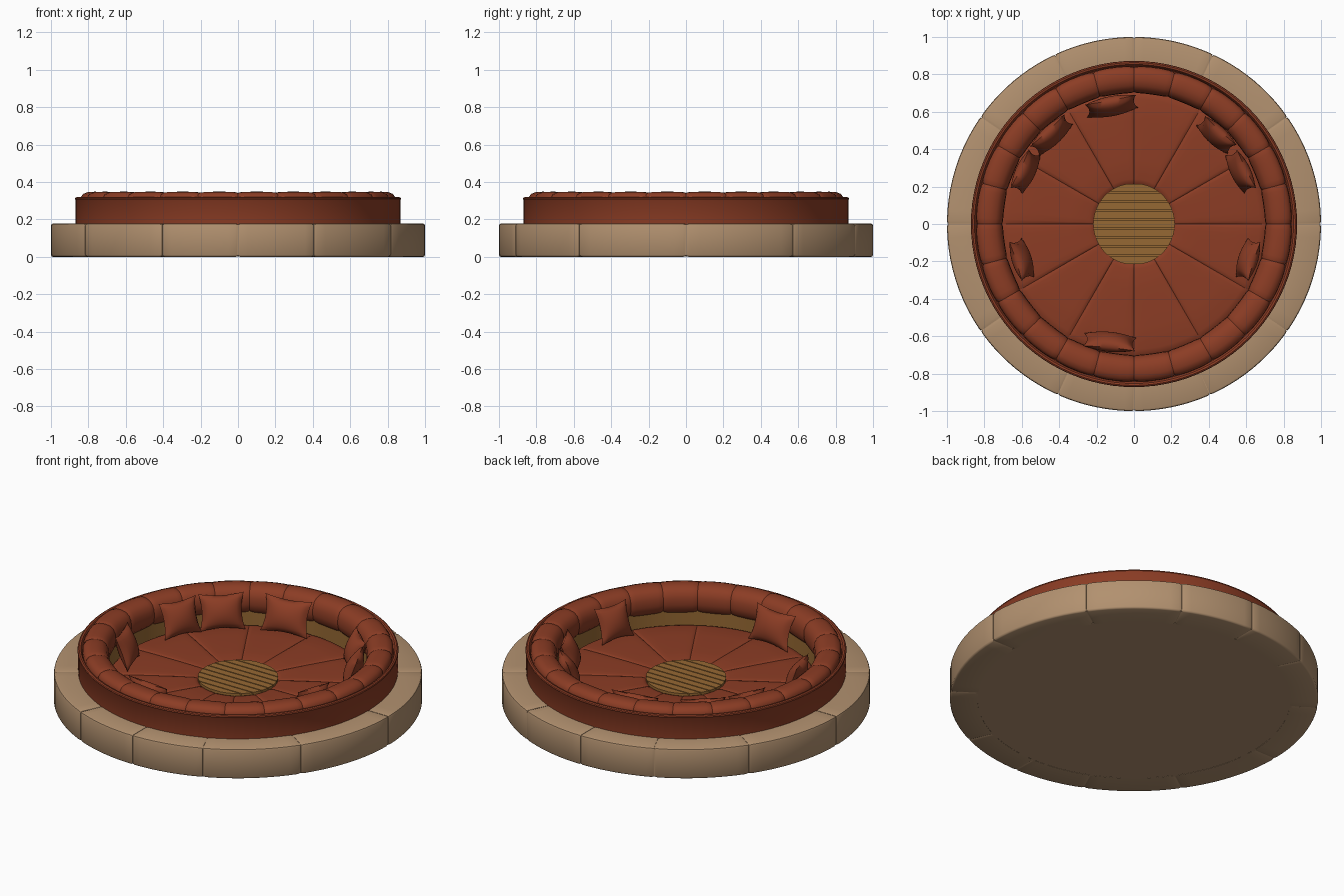
import bpy, bmesh, math
from mathutils import Vector

if "Cube" in bpy.data.objects:
    bpy.data.objects.remove(bpy.data.objects["Cube"])


def material(name, rgb):
    m = bpy.data.materials.new(name)
    m.diffuse_color = (*rgb, 1)
    m.use_nodes = True
    m.node_tree.nodes["Principled BSDF"].inputs["Base Color"].default_value = m.diffuse_color
    return m


STONE = material("tan stone", (0.445, 0.283, 0.160))
LEATHER = material("rust leather", (0.262, 0.046, 0.018))
WOOD = material("golden wood", (0.305, 0.140, 0.033))


def finish(bm, name, mat, angle=35):
    bmesh.ops.remove_doubles(bm, verts=bm.verts, dist=1e-5)
    bmesh.ops.recalc_face_normals(bm, faces=bm.faces)
    me = bpy.data.meshes.new(name)
    bm.to_mesh(me)
    bm.free()
    me.materials.append(mat)
    me.shade_smooth()
    me.set_sharp_from_angle(angle=math.radians(angle))
    ob = bpy.data.objects.new(name, me)
    bpy.context.collection.objects.link(ob)
    return ob


def sweep(bm, profile, a0, a1, pinch):
    """Sweep a closed (r, z) profile from a0 to a1 degrees. pinch is a list of
    (fraction, r scale, z scale) stations, scaled about the profile centre."""
    cr = sum(p[0] for p in profile) / len(profile)
    cz = sum(p[1] for p in profile) / len(profile)
    rows = []
    for f, sr, sz in pinch:
        a = math.radians(a0 + (a1 - a0) * f)
        row = []
        for r, z in profile:
            r2, z2 = cr + (r - cr) * sr, cz + (z - cz) * sz
            row.append(bm.verts.new((r2 * math.cos(a), r2 * math.sin(a), z2)))
        rows.append(row)
    n = len(profile)
    for A, B in zip(rows, rows[1:]):
        for i in range(n):
            j = (i + 1) % n
            bm.faces.new((A[i], A[j], B[j], B[i]))
    if abs(a1 - a0) < 359:
        bm.faces.new(rows[0])
        bm.faces.new(rows[-1])


def ring(name, profile, mat):
    bm = bmesh.new()
    sweep(bm, profile, 0, 360, [(i / 96, 1, 1) for i in range(97)])
    return finish(bm, name, mat)


def disc(name, r, z0, z1, mat):
    bm = bmesh.new()
    bmesh.ops.create_cone(bm, cap_ends=True, segments=96, radius1=r, radius2=r, depth=z1 - z0)
    bmesh.ops.translate(bm, verts=bm.verts, vec=(0, 0, (z0 + z1) / 2))
    return finish(bm, name, mat)


# stone curb blocks
stone_profile = [(0.85, 0), (0.99, 0), (0.996, 0.003), (1.0, 0.01), (1.0, 0.167),
                 (0.997, 0.175), (0.988, 0.179), (0.86, 0.179), (0.85, 0.17)]
joints = [0, 35, 65, 90, 115, 145, 180, 215, 246, 270, 294, 325, 360]
bm = bmesh.new()
for a0, a1 in zip(joints, joints[1:]):
    e = 0.1 / (a1 - a0)
    mid = [(0.03 + 0.94 * i / 10, 1, 1) for i in range(11)]
    sweep(bm, stone_profile, a0, a1, [(e, 0.94, 0.96)] + mid + [(1 - e, 0.94, 0.96)])
finish(bm, "stone_curb", STONE)
ring("curb_joint_fill", [(0.85, 0.004), (0.992, 0.004), (0.992, 0.174), (0.85, 0.174)], STONE)
disc("base_slab", 0.86, 0.001, 0.05, STONE)

# wooden floor and riser behind the seat
disc("wood_floor", 0.76, 0.05, 0.105, WOOD)
ring("wood_riser", [(0.722, 0.09), (0.76, 0.09), (0.76, 0.22), (0.722, 0.22)], WOOD)

# leather outer wall with a piped edge
ring("sofa_outer_wall", [(0.74, 0.15), (0.868, 0.15), (0.868, 0.302), (0.872, 0.308),
                         (0.870, 0.315), (0.863, 0.319), (0.853, 0.317), (0.847, 0.308),
                         (0.843, 0.295), (0.74, 0.295)], LEATHER)

# puffed back cushions
back_profile = [(0.75, 0.19), (0.725, 0.193), (0.706, 0.215), (0.699, 0.25), (0.702, 0.29),
                (0.715, 0.321), (0.738, 0.34), (0.77, 0.348), (0.805, 0.347), (0.83, 0.337),
                (0.843, 0.318), (0.845, 0.29), (0.84, 0.2)]
puff = [(0.0, 0.90, 0.90), (0.04, 0.95, 0.95), (0.15, 0.985, 0.985), (0.35, 1, 1),
        (0.65, 1, 1), (0.85, 0.985, 0.985), (0.96, 0.95, 0.95), (1.0, 0.90, 0.90)]
bm = bmesh.new()
for i in range(24):
    sweep(bm, back_profile, i * 15, i * 15 + 15, puff)
finish(bm, "back_cushions", LEATHER, 50)

# twelve wedge seat pads
seat_profile = [(0.205, 0.09), (0.70, 0.09), (0.713, 0.105), (0.712, 0.12), (0.70, 0.131),
                (0.67, 0.138), (0.55, 0.141), (0.35, 0.141), (0.24, 0.139), (0.212, 0.132),
                (0.205, 0.12)]
soft = [(0.0, 1, 0.6), (0.02, 1, 0.82), (0.07, 1, 0.94), (0.2, 1, 0.99), (0.4, 1, 1),
        (0.6, 1, 1), (0.8, 1, 0.99), (0.93, 1, 0.94), (0.98, 1, 0.82), (1.0, 1, 0.6)]
bm = bmesh.new()
for i in range(12):
    sweep(bm, seat_profile, i * 30, i * 30 + 30, soft)
finish(bm, "seat_pads", LEATHER, 50)

# round wooden centre made of planks
R, count, gap = 0.218, 9, 0.003
disc("centre_core", R - 0.003, 0.10, 0.138, WOOD)
bm = bmesh.new()
for k in range(count):
    y0 = -R + 2 * R * k / count + gap
    y1 = -R + 2 * R * (k + 1) / count - gap
    ys = [y0 + (y1 - y0) * t / 5 for t in range(6)]
    edge = [(math.sqrt(R * R - y * y), y) for y in ys]
    outline = edge + [(-x, y) for x, y in reversed(edge)]
    f = bm.faces.new([bm.verts.new((x, y, 0.13)) for x, y in outline])
    ext = bmesh.ops.extrude_face_region(bm, geom=[f])
    bmesh.ops.translate(bm, vec=(0, 0, 0.018),
                        verts=[v for v in ext["geom"] if isinstance(v, bmesh.types.BMVert)])
finish(bm, "centre_planks", WOOD)


# throw pillows leaning on the back cushions
def pillow(name, x, y, w, h=0.205, t=0.095, lean=20, turn=0):
    bm = bmesh.new()
    for side in (1, -1):
        made = bmesh.ops.create_grid(bm, x_segments=14, y_segments=14, size=1)
        for v in made["verts"]:
            u, q = v.co.x, v.co.y
            bulge = max(0, (1 - u * u) * (1 - q * q)) ** 0.55
            v.co = (u * w / 2 * (1 - 0.13 * (1 - q * q)),
                    q * h / 2 * (1 - 0.13 * (1 - u * u)), side * bulge * t / 2)
    a = math.atan2(y, x) + math.radians(turn)
    L = math.radians(lean)
    out, up = Vector((math.cos(a), math.sin(a), 0)), Vector((0, 0, 1))
    n = -out * math.cos(L) + up * math.sin(L)
    top = up * math.cos(L) + out * math.sin(L)
    side_dir = top.cross(n)
    for v in bm.verts:
        c = v.co.copy()
        v.co = Vector((x, y, 0.238)) + side_dir * c.x + top * c.y + n * c.z
    finish(bm, name, LEATHER, 60)


spots = [(-0.12, 0.63, 0.28, 0), (0.44, 0.475, 0.23, 0), (0.57, 0.28, 0.23, 0),
         (-0.44, 0.475, 0.25, 0), (-0.58, 0.28, 0.23, 0), (-0.60, -0.19, 0.22, 0),
         (0.61, -0.19, 0.22, 0), (-0.13, -0.63, 0.28, 6)]
for i, (x, y, w, turn) in enumerate(spots):
    pillow(f"throw_pillow_{i + 1}", x, y, w, turn=turn)
